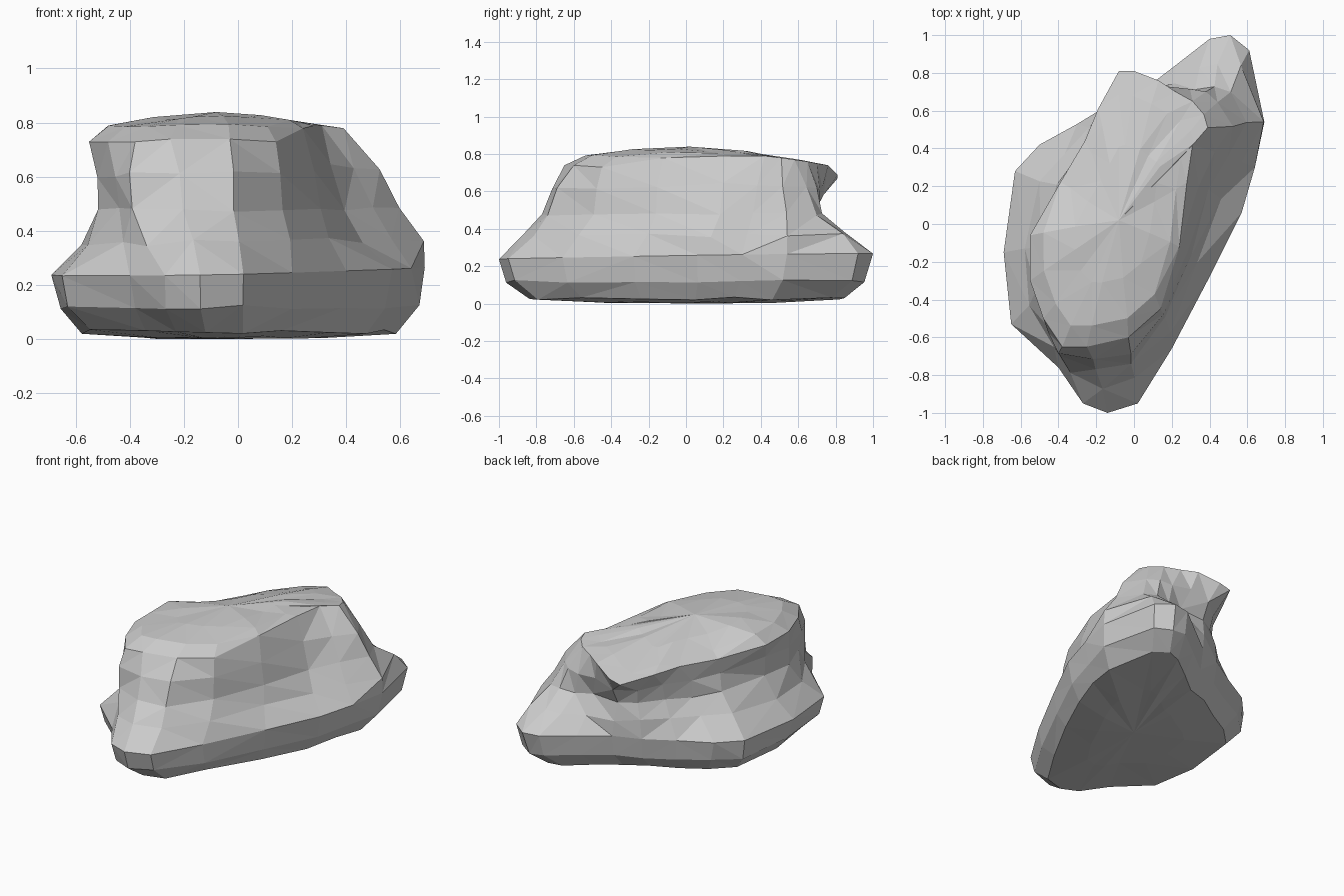
import bpy, bmesh, random
from mathutils import Vector

if "Cube" in bpy.data.objects:
    bpy.data.objects.remove(bpy.data.objects["Cube"])

random.seed(4)

# Plan outlines with matching points, anticlockwise from the front tip
flange = [(-.14, -1.0), (.02, -.95), (.20, -.66), (.40, -.28), (.57, .06),
          (.64, .30), (.69, .54), (.61, .92), (.51, 1.0), (.40, .98),
          (.22, .84), (.05, .71), (-.12, .64), (-.30, .53), (-.50, .42),
          (-.63, .28), (-.69, -.15), (-.65, -.53), (-.40, -.76), (-.27, -.95)]
waist = [(-.20, -.77), (-.02, -.74), (.17, -.50), (.30, -.17), (.39, .18),
         (.49, .36), (.60, .53), (.51, .70), (.42, .73), (.33, .72),
         (.20, .69), (.03, .68), (-.08, .63), (-.20, .50), (-.29, .36),
         (-.40, .20), (-.50, -.13), (-.51, -.35), (-.44, -.57), (-.40, -.69)]
rim = [(-.25, -.65, .75), (-.03, -.60, .75), (.14, -.45, .74), (.24, -.12, .79),
       (.28, .22, .80), (.31, .42, .80), (.39, .51, .79), (.37, .58, .78),
       (.31, .65, .77), (.22, .70, .76), (.13, .76, .75), (0, .81, .70),
       (-.08, .81, .68), (-.19, .61, .70), (-.26, .44, .71), (-.39, .22, .71),
       (-.55, -.06, .74), (-.55, -.30, .74), (-.48, -.50, .74), (-.38, -.65, .74)]
n = len(flange)

F = [Vector((x, y, .26 + .015 * x + .01 * y)) for x, y in flange]
W = [Vector((x, y, .49)) for x, y in waist]
R = [Vector(p) for p in rim]
crown = Vector((-.08, .02, .85))
left = range(12, 19)


def scaled(ring, s, z):
    return [Vector((p.x * s, p.y * s, z)) for p in ring]


def mix(p, q, t, tz):
    return Vector((*p.lerp(q, t).xy, p.z + (q.z - p.z) * tz))


def rough(ring, amount):
    return [p + Vector([random.uniform(-amount, amount) for _ in range(3)]) for p in ring]


# Skirt is fuller on the right; the wall is undercut below the left rim
skirt = [mix(F[i], W[i], {5: .4, 6: .15, 7: .4}.get(i, .6), .5) for i in range(n)]
wall = [mix(W[i], R[i], .08 if i in left else .4, .5) for i in range(n)]
# Top stays flatter towards the back
shoulder = [mix(p, crown, .16, .2 if p.y > .2 else .5) for p in R]
dome = [mix(p, crown, .5, .6 if p.y > .2 else .8) for p in R]

rings = [rough(scaled(F, .45, .018), .008), rough(scaled(F, .84, .038), .008),
         rough(scaled(F, .96, .13), .008), F, rough(skirt, .014), rough(W, .01),
         rough(wall, .012), R, rough(shoulder, .006), rough(dome, .008)]

bm = bmesh.new()
loops = [[bm.verts.new(p) for p in ring] for ring in rings]
for a, b in zip(loops, loops[1:]):
    for i in range(n):
        j = (i + 1) % n
        bm.faces.new((a[i], a[j], b[j], b[i]))
bottom, top = bm.verts.new((0, 0, .012)), bm.verts.new(crown)
for i in range(n):
    j = (i + 1) % n
    bm.faces.new((loops[0][j], loops[0][i], bottom))
    bm.faces.new((loops[-1][i], loops[-1][j], top))

# Faceted stone faces, set down on the ground
bmesh.ops.triangulate(bm, faces=bm.faces[:])
bmesh.ops.recalc_face_normals(bm, faces=bm.faces[:])
low = min(v.co.z for v in bm.verts)
bmesh.ops.translate(bm, verts=bm.verts[:], vec=(0, 0, -low))
mesh = bpy.data.meshes.new("boulder")
bm.to_mesh(mesh)
bm.free()
bpy.context.collection.objects.link(bpy.data.objects.new("boulder", mesh))
